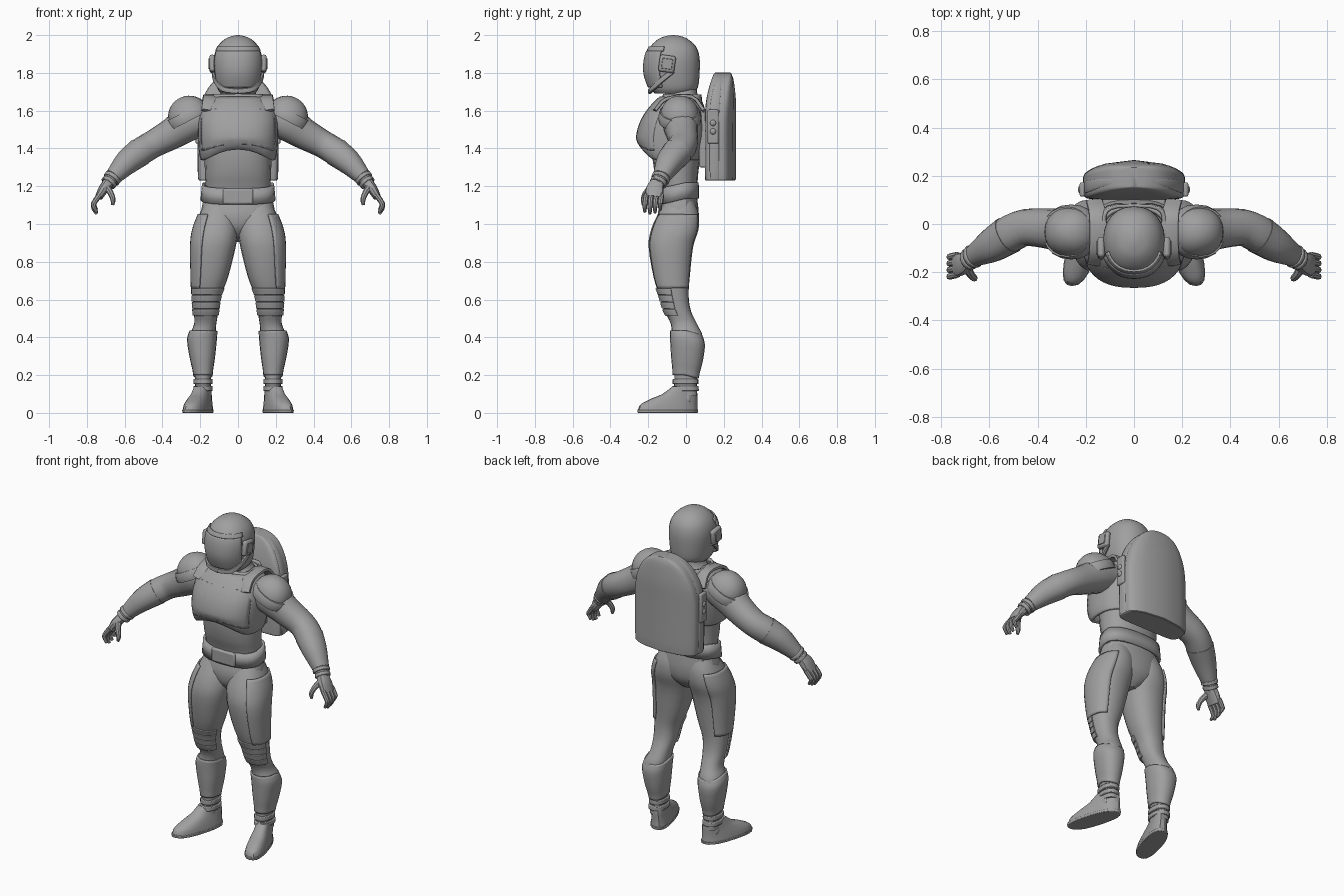
import bpy, bmesh, math
from mathutils import Vector, Matrix

cube = bpy.data.objects.get("Cube")
if cube:
    bpy.data.objects.remove(cube)

GREY = bpy.data.materials.new("suit grey")
GREY.use_nodes = True
GREY.diffuse_color = (.35, .35, .35, 1)
GREY.node_tree.nodes["Principled BSDF"].inputs["Base Color"].default_value = (.35, .35, .35, 1)


def finish(name, bm, mirror=False, thick=0, bevel=0, angle=28):
    bmesh.ops.recalc_face_normals(bm, faces=bm.faces)
    mesh = bpy.data.meshes.new(name)
    bm.to_mesh(mesh)
    bm.free()
    mesh.materials.append(GREY)
    ob = bpy.data.objects.new(name, mesh)
    bpy.context.scene.collection.objects.link(ob)
    bpy.ops.object.select_all(action='DESELECT')
    ob.select_set(True)
    bpy.context.view_layer.objects.active = ob
    bpy.ops.object.shade_smooth_by_angle(angle=math.radians(angle))
    if thick:
        m = ob.modifiers.new("Thickness", 'SOLIDIFY')
        m.thickness, m.offset = thick, 0
    if bevel:
        m = ob.modifiers.new("Bevel", 'BEVEL')
        m.width, m.segments = bevel, 2
    if mirror:
        m = ob.modifiers.new("Mirror", 'MIRROR')
        m.use_mirror_merge = False


def dense(rows, steps=3):
    """Smooth curve through rows of numbers."""
    rows = [Vector(r) for r in rows]
    out = []
    for i in range(len(rows) - 1):
        p, q = rows[i], rows[i + 1]
        a = rows[i - 1] if i else p * 2 - q
        b = rows[i + 2] if i + 2 < len(rows) else q * 2 - p
        for s in range(steps):
            t = s / steps
            out.append(p + (q - a) * (t / 2) + (a * 2 - p * 5 + q * 4 - b) * (t * t / 2)
                       + (p * 3 - a - q * 3 + b) * (t ** 3 / 2))
    return out + [rows[-1]]


def oval(u, v, power, n, arc=None):
    pts = []
    for k in range(n if arc is None else n + 1):
        lo, hi = arc or (0, 360)
        t = math.radians(lo + (hi - lo) * k / n)
        c, s = math.cos(t), math.sin(t)
        pts.append(u * math.copysign(abs(c) ** (2 / power), c)
                   + v * math.copysign(abs(s) ** (2 / power), s))
    return pts


def skin(loops, closed=True, caps=True, warp=None):
    bm = bmesh.new()
    vs = [[bm.verts.new(warp(p) if warp else p) for p in loop] for loop in loops]
    n = len(vs[0])
    for a, b in zip(vs, vs[1:]):
        for k in range(n if closed else n - 1):
            j = (k + 1) % n
            bm.faces.new((a[k], a[j], b[j], b[k]))
    if caps:
        bm.faces.new(vs[0])
        bm.faces.new(vs[-1])
    return bm


def stack(name, rows, power=2.3, n=20, arc=None, grow=0, caps=True, warp=None, steps=3, **kw):
    """Horizontal sections; each row is z, x0, x1, y0, y1."""
    loops = []
    for z, x0, x1, y0, y1 in dense(rows, steps):
        mid = Vector(((x0 + x1) / 2, (y0 + y1) / 2, z))
        u, v = Vector(((x1 - x0) / 2 + grow, 0, 0)), Vector((0, (y1 - y0) / 2 + grow, 0))
        loops.append([mid + p for p in oval(u, v, power, n, arc)])
    finish(name, skin(loops, arc is None, caps and arc is None, warp), **kw)


def sym(rows):
    return [(z, -w, w, y0, y1) for z, w, y0, y1 in rows]


def part(rows, lo, hi, count=5):
    """Rows resampled between two heights."""
    rows = sorted(dense(rows, 6), key=lambda r: r[0])
    out = []
    for i in range(count):
        z = lo + (hi - lo) * i / (count - 1)
        a, b = next(((p, q) for p, q in zip(rows, rows[1:]) if q[0] >= z), rows[-2:])
        out.append(a.lerp(b, (z - a[0]) / (b[0] - a[0])))
    return out


def sweep(name, rows, power=2, n=14, ref=(0, 1, 0), steps=3, **kw):
    """Sections across a path; each row is x, y, z, half width along ref, half depth."""
    rows = dense(rows, steps)
    loops = []
    for i, r in enumerate(rows):
        t = (Vector(rows[min(i + 1, len(rows) - 1)][:3]) - Vector(rows[max(i - 1, 0)][:3])).normalized()
        u = Vector(ref)
        u = (u - t * u.dot(t)).normalized()
        loops.append([Vector(r[:3]) + p for p in oval(u * r[3], t.cross(u) * r[4], power, n)])
    finish(name, skin(loops), **kw)


def block(name, at, size, bevel=.008, turn=0, **kw):
    bm = bmesh.new()
    bmesh.ops.create_cube(bm, size=1, matrix=Matrix.Translation(at)
                          @ Matrix.Rotation(math.radians(turn), 4, 'X') @ Matrix.Diagonal((*size, 1)))
    finish(name, bm, bevel=bevel, **kw)


def dome(name, at, size, tilt, lo, hi):
    """Tilted slice of an ellipsoid between two latitudes."""
    turn = Matrix.Translation(at) @ Matrix.Rotation(math.radians(tilt), 4, 'Y')
    loops = []
    for i in range(9):
        a = math.radians(lo + (hi - lo) * i / 8)
        c = Vector((0, 0, size[2] * math.sin(a)))
        u, v = Vector((size[0] * math.cos(a), 0, 0)), Vector((0, size[1] * math.cos(a), 0))
        loops.append([turn @ (c + p) for p in oval(u, v, 2.2, 20)])
    finish(name, skin(loops), mirror=True)


# Torso, neck and hips
stack("torso", sym([(1.08, .18, -.13, .06), (1.18, .172, -.135, .06), (1.27, .175, -.165, .065),
                    (1.4, .18, -.18, .08), (1.56, .19, -.16, .09), (1.64, .15, -.12, .07),
                    (1.69, .095, -.11, .06), (1.77, .085, -.11, .05)]))
stack("pelvis", sym([(1.13, .183, -.13, .06), (1.05, .195, -.15, .068), (.98, .16, -.14, .06),
                     (.93, .07, -.1, .03), (.905, .025, -.07, .0)]))

# Chest armour with an arched lower edge
VEST = sym([(1.34, .19, -.222, .07), (1.38, .2, -.243, .08), (1.46, .205, -.258, .1),
            (1.55, .205, -.232, .1), (1.62, .185, -.185, .09), (1.67, .13, -.135, .065)])


def arch(p):
    lift = .06 * max(0, 1 - (p.x / .17) ** 2) * max(0, (1.46 - p.z) / .12) if p.y < -.08 else 0
    return p + Vector((0, 0, lift))


stack("chest_armour", VEST, 2.5, 28, caps=False, warp=arch, thick=.014)
stack("chest_panel", part(VEST, 1.39, 1.61), 2.5, 16, arc=(205, 335), grow=.003, warp=arch, thick=.008)
stack("collar", sym([(1.64, .14, -.13, .08), (1.685, .125, -.115, .075)]), 4, caps=False, thick=.014)
sweep("shoulder_strap", [(.165, -.165, 1.6, .03, .01), (.15, -.105, 1.662, .036, .01),
                         (.15, .03, 1.674, .036, .01), (.165, .095, 1.6, .034, .01)],
      5, 12, ref=(1, 0, 0), mirror=True)

# Belt dipping towards the buckle
def dip(p):
    return p + Vector((0, 0, -.035 * max(0, -p.y / .15)))


stack("belt", sym([(1.135, .192, -.14, .063), (1.22, .184, -.137, .06)]), 2.5, 24, caps=False,
      warp=dip, steps=1, thick=.014)
block("belt_buckle", (0, -.14, 1.146), (.16, .02, .08))

# Legs with thigh, knee and shin plates
LEG = [(1.12, .02, .175, -.11, .045), (1.05, .01, .205, -.15, .068), (.97, .0, .235, -.185, .066),
       (.88, .012, .246, -.198, .038), (.72, .052, .243, -.172, .02), (.62, .09, .24, -.14, .014),
       (.54, .103, .235, -.115, .026), (.47, .115, .232, -.08, .058), (.4, .12, .26, -.076, .09),
       (.3, .13, .248, -.07, .08), (.2, .143, .228, -.062, .058), (.09, .143, .228, -.065, .06)]
stack("leg", LEG, mirror=True)
stack("thigh_plate", part(LEG, .66, 1.05, 9), n=12, arc=(-62, 62), grow=.004, thick=.009, mirror=True)
for i in range(4):
    z = .515 + i * .037
    stack("knee_ridge", part(LEG, z, z + .034, 3), n=12, arc=(195, 355), grow=.003,
          thick=.01, bevel=.003, mirror=True)
stack("shin_armour", part(LEG, .2, .435, 8), grow=.004, caps=False, thick=.01, mirror=True,
      warp=lambda p: p - Vector((0, 0, max(0, p.y) * .3)))
for z in (.115, .152):
    stack("ankle_band", part(LEG, z, z + .028, 3), grow=.009, mirror=True, bevel=.007)


# Boots turned outwards
def splay(p):
    return p + Vector((-.28 * p.y, 0, 0))


stack("boot", [(.016, .123, .247, -.254, .062), (.045, .128, .242, -.24, .06), (.075, .135, .235, -.185, .06),
               (.1, .14, .23, -.125, .06), (.14, .145, .225, -.072, .055)], 2.5, warp=splay, mirror=True)
stack("sole", [(0, .122, .248, -.256, .062), (.018, .121, .249, -.258, .065)], 2.5, warp=splay,
      steps=1, bevel=.003, mirror=True)
dome("ankle_disc", (.222, .0, .075), (.024, .024, .008), 90, 0, 80)

# Arms, shoulder caps and cuffs
ARM = [(.16, -.03, 1.57, .09, .08), (.26, -.03, 1.535, .095, .095), (.35, -.02, 1.478, .084, .083),
       (.45, -.015, 1.423, .077, .073), (.52, -.045, 1.38, .077, .073), (.59, -.09, 1.325, .067, .063),
       (.66, -.13, 1.25, .044, .042), (.69, -.15, 1.21, .037, .033)]
sweep("arm", ARM, 2.2, 16, mirror=True)
sweep("forearm_guard", [(x, y, z, a + .003, b + .003) for x, y, z, a, b in ARM[4:7]], 2.2, 16, mirror=True)
for k in (.2, .75):
    mid = Vector(ARM[6]).lerp(Vector(ARM[7]), k)
    step = (Vector(ARM[7]) - Vector(ARM[6])) * .2
    sweep("wrist_cuff", [[*(mid + step * s)[:3], mid[3] + .008, mid[4] + .008] for s in (-1, 1)],
          steps=1, bevel=.005, mirror=True)
dome("shoulder_cap", (.258, -.033, 1.567), (.113, .104, .112), 27, 8, 85)
dome("shoulder_rim", (.26, -.033, 1.56), (.122, .114, .1), 27, -8, 24)

# Hands
sweep("palm", [(.685, -.15, 1.22, .034, .03), (.712, -.165, 1.185, .047, .027),
               (.738, -.172, 1.14, .048, .02)], 2.6, 12, mirror=True)
for i in range(4):
    y, drop = -.21 + i * .027, (.01, 0, .006, .02)[i]
    sweep("finger", [(.732, y, 1.155, .014, .015), (.76, y - .006, 1.115, .014, .014),
                     (.764, y - .008, 1.085 + drop, .0125, .0125),
                     (.748, y - .008, 1.053 + drop, .008, .008)], n=8, mirror=True)
sweep("thumb", [(.695, -.18, 1.195, .02, .02), (.675, -.212, 1.165, .016, .016),
                (.662, -.225, 1.13, .014, .014), (.664, -.226, 1.1, .008, .008)], n=8, mirror=True)

# Helmet with visor, brow, jaw guard and ear pods
HELMET = sym([(1.69, .088, -.165, .03), (1.72, .11, -.19, .062), (1.8, .125, -.216, .072),
              (1.88, .127, -.212, .072), (1.94, .108, -.188, .053), (1.98, .068, -.145, .008),
              (1.995, .03, -.105, -.03), (2, .006, -.075, -.06)])
stack("helmet", HELMET, 2.2, 24)
stack("visor", part(HELMET, 1.725, 1.915, 9), 2.2, 18, arc=(205, 335), grow=.005, thick=.01)
stack("brow_band", part(HELMET, 1.915, 1.938, 3), 2.2, 18, arc=(200, 340), grow=.003, thick=.01)
sweep("jaw_guard", [(.131, -.07, 1.81, .014, .01), (.121, -.125, 1.765, .014, .01),
                    (.08, -.178, 1.715, .014, .01), (0, -.192, 1.702, .014, .01)],
      3, 8, ref=(0, 0, 1), mirror=True)
block("ear_pod", (.136, -.1, 1.848), (.03, .085, .09), .012, turn=-8, mirror=True)
block("ear_plate", (.151, -.1, 1.848), (.008, .055, .055), .003, turn=-8, mirror=True)

# Backpack with a rounded top and bowed back
PACK = sym([(1.23, .2, .105, .258), (1.25, .208, .1, .265), (1.4, .211, .1, .265), (1.54, .21, .1, .265),
            (1.64, .193, .105, .265), (1.72, .155, .122, .258), (1.77, .11, .138, .25),
            (1.795, .06, .148, .24), (1.802, .015, .155, .235)])


def bow(p):
    return p + Vector((0, -p.x ** 2 * max(0, p.y - .1) * 6.5, 0))


stack("backpack", PACK, 7, 40, warp=bow)
stack("backpack_frame", [(z, x0 * 1.02, x1 * 1.02, y0 + .025, y1 - .05) for z, x0, x1, y0, y1 in PACK[:-1]],
      7, 40, warp=bow)
block("side_unit", (.214, .143, 1.515), (.022, .06, .18), mirror=True)
for z in (1.49, 1.535):
    dome("side_knob", (.223, .143, z), (.016, .016, .01), 90, 0, 80)
block("pack_mount", (0, .1, 1.45), (.26, .06, .3))
